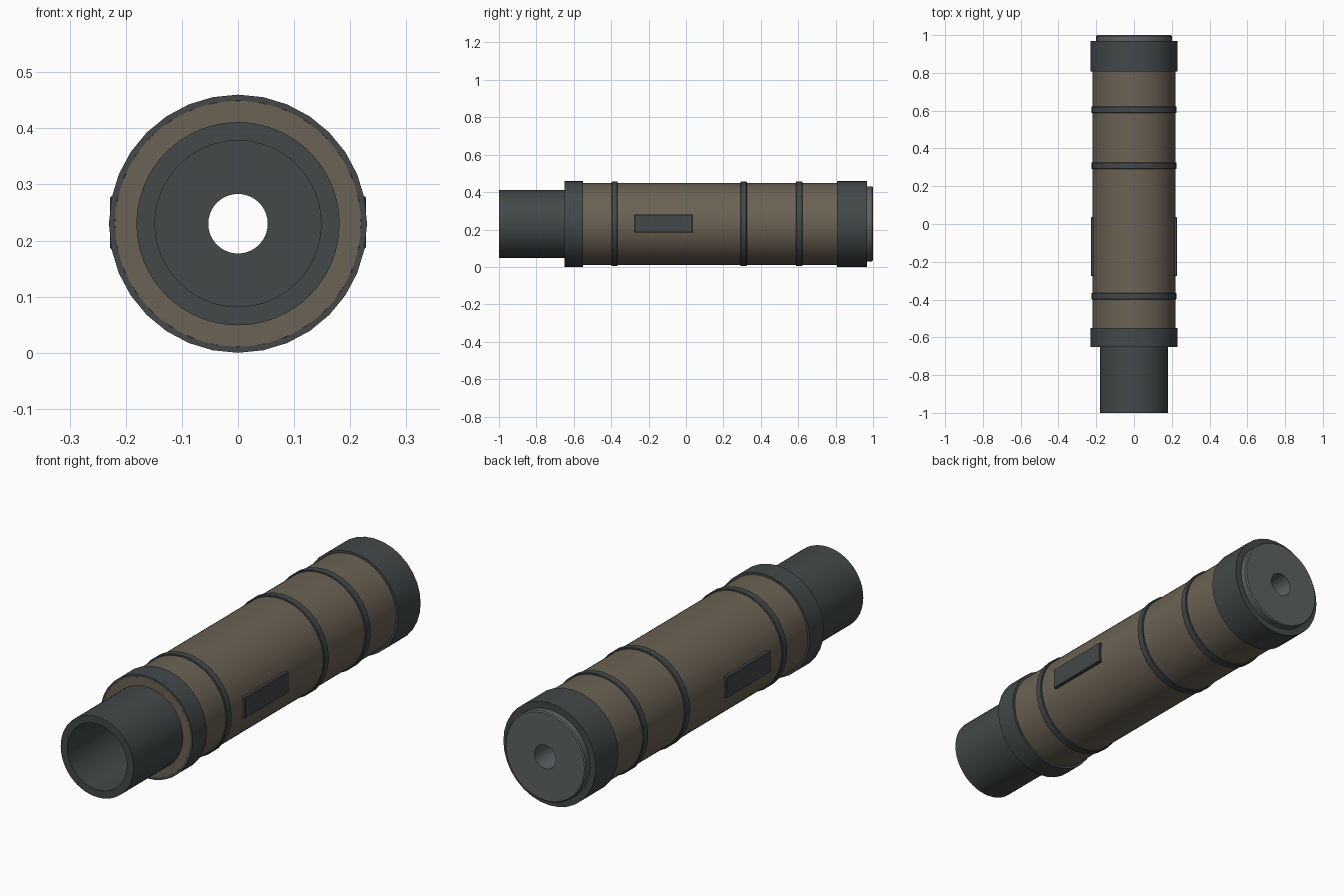
import bpy, bmesh, math
from mathutils import Matrix

if "Cube" in bpy.data.objects:
    bpy.data.objects.remove(bpy.data.objects["Cube"])

CZ = 0.23  # height of the long axis


def material(name, rgb):
    m = bpy.data.materials.new(name)
    m.diffuse_color = (*rgb, 1)
    m.use_nodes = True
    m.node_tree.nodes["Principled BSDF"].inputs["Base Color"].default_value = m.diffuse_color
    return m


DARK = material("dark_metal", (0.056, 0.065, 0.067))
TAN = material("tan_coating", (0.147, 0.122, 0.087))
GREY = material("end_metal", (0.11, 0.12, 0.125))


def finish(bm, name, mat):
    bmesh.ops.recalc_face_normals(bm, faces=bm.faces)
    me = bpy.data.meshes.new(name)
    bm.to_mesh(me)
    bm.free()
    me.materials.append(mat)
    ob = bpy.data.objects.new(name, me)
    bpy.context.collection.objects.link(ob)
    bpy.ops.object.select_all(action='DESELECT')
    ob.select_set(True)
    bpy.context.view_layer.objects.active = ob
    bpy.ops.object.shade_smooth_by_angle(angle=math.radians(30))
    return ob


def lathe(name, profile, mat, n=32):
    """Revolve a closed (radius, y) profile around the long axis."""
    bm = bmesh.new()
    rings = []
    for i in range(n):
        a = 2 * math.pi * i / n
        rings.append([bm.verts.new((r * math.sin(a), y, CZ + r * math.cos(a)))
                      for r, y in profile])
    k = len(profile)
    for i in range(n):
        p, q = rings[i], rings[(i + 1) % n]
        for j in range(k):
            bm.faces.new((p[j], p[(j + 1) % k], q[(j + 1) % k], q[j]))
    return finish(bm, name, mat)


def ring(name, y0, y1, r_out, r_in, mat, n=32, bevel=0.0):
    lathe(name, [(r_in, y0), (r_out - bevel, y0), (r_out, y0 + bevel),
                 (r_out, y1 - bevel), (r_out - bevel, y1), (r_in, y1)]
          if bevel else [(r_in, y0), (r_out, y0), (r_out, y1), (r_in, y1)], mat, n)


# Main coated body
ring("body_tube", -0.65, 0.96, 0.219, 0.17, TAN, 64)

# Mounting tube with a wide bore that steps down to the narrow channel
lathe("mount_tube", [(0.148, -1.0), (0.181, -1.0), (0.181, -0.55), (0.053, -0.55),
                     (0.053, -0.58), (0.148, -0.58)], DARK, 64)

# End collars
ring("front_collar", -0.65, -0.55, 0.23, 0.2195, DARK)
ring("rear_collar", 0.808, 0.968, 0.23, 0.18, DARK)

# Thin raised bands
for i, y in enumerate((-0.382, 0.308, 0.605)):
    ring(f"band_{i + 1}", y - 0.017, y + 0.017, 0.226, 0.21, DARK, bevel=0.003)

# Rear end cap with the central hole
lathe("end_cap", [(0.053, 0.85), (0.2, 0.85), (0.2, 0.995), (0.195, 1.0),
                  (0.053, 1.0)], GREY, 64)

# Flat side pads
for side, sx in (("left", -1), ("right", 1)):
    bm = bmesh.new()
    bmesh.ops.create_cube(bm, size=1, matrix=Matrix.Translation((sx * 0.214, -0.12, CZ + 0.002))
                          @ Matrix.Diagonal((0.028, 0.312, 0.095, 1)))
    bmesh.ops.bevel(bm, geom=bm.edges[:], offset=0.003, segments=1, affect='EDGES')
    finish(bm, f"{side}_pad", DARK)
